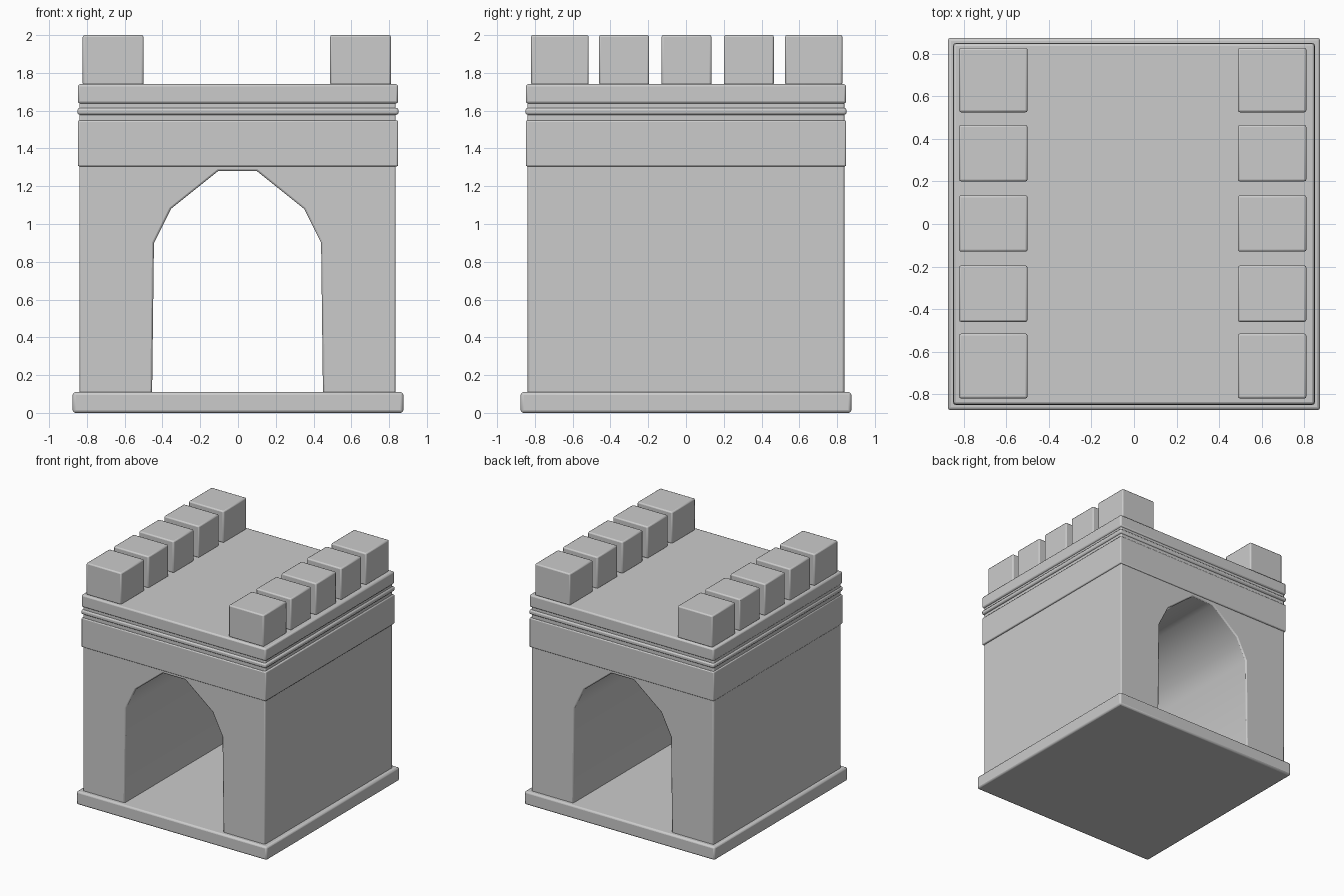
import bpy, bmesh

if "Cube" in bpy.data.objects:
    bpy.data.objects.remove(bpy.data.objects["Cube"])


def finish(name, bm, bevel, smooth=False):
    """Turn a bmesh into a named object with softened edges."""
    bmesh.ops.recalc_face_normals(bm, faces=bm.faces)
    mesh = bpy.data.meshes.new(name)
    bm.to_mesh(mesh)
    bm.free()
    obj = bpy.data.objects.new(name, mesh)
    bpy.context.collection.objects.link(obj)
    mod = obj.modifiers.new("soft_edges", 'BEVEL')
    mod.width = bevel
    mod.segments = 2
    mod.limit_method = 'ANGLE'
    mod.angle_limit = 0.9
    bpy.ops.object.select_all(action='DESELECT')
    obj.select_set(True)
    bpy.context.view_layer.objects.active = obj
    bpy.ops.object.shade_smooth_by_angle(angle=0.75)
    return obj


def box(name, x, y, z, bevel=0.012):
    """Box given by its (min, max) range on each axis."""
    bm = bmesh.new()
    bmesh.ops.create_cube(bm, size=1)
    for v in bm.verts:
        for i, (lo, hi) in enumerate((x, y, z)):
            v.co[i] = lo if v.co[i] < 0 else hi
    return finish(name, bm, bevel)


def slab(name, half, z0, z1, bevel=0.012):
    return box(name, (-half, half), (-half, half), (z0, z1), bevel)


# Base plate
slab("base_plate", 0.875, 0.0, 0.11, 0.014)

# Gatehouse body: arch profile extruded front to back
profile = [(-0.84, 0.09), (-0.455, 0.09), (-0.445, 0.90), (-0.355, 1.08),
           (-0.105, 1.28), (0.10, 1.28), (0.35, 1.08), (0.44, 0.90),
           (0.45, 0.09), (0.835, 0.09), (0.835, 1.68), (-0.84, 1.68)]
bm = bmesh.new()
face = bm.faces.new([bm.verts.new((x, -0.838, z)) for x, z in profile])
new = bmesh.ops.extrude_face_region(bm, geom=[face])["geom"]
bmesh.ops.translate(bm, vec=(0, 1.676, 0),
                    verts=[v for v in new if isinstance(v, bmesh.types.BMVert)])
finish("arched_body", bm, 0.01)

# Cornice: wide band, thin moulding and roof slab
slab("wide_band", 0.848, 1.305, 1.548, 0.008)
slab("thin_moulding", 0.85, 1.578, 1.615, 0.012)
slab("roof_slab", 0.848, 1.638, 1.74, 0.012)

# Battlements along both sides
rows = [(-0.82, -0.515), (-0.46, -0.195), (-0.13, 0.135), (0.20, 0.465), (0.525, 0.828)]
for side, xr in (("left", (-0.822, -0.50)), ("right", (0.488, 0.81))):
    for n, yr in enumerate(rows, 1):
        box(f"battlement_{side}_{n}", xr, yr, (1.735, 2.0), 0.01)
